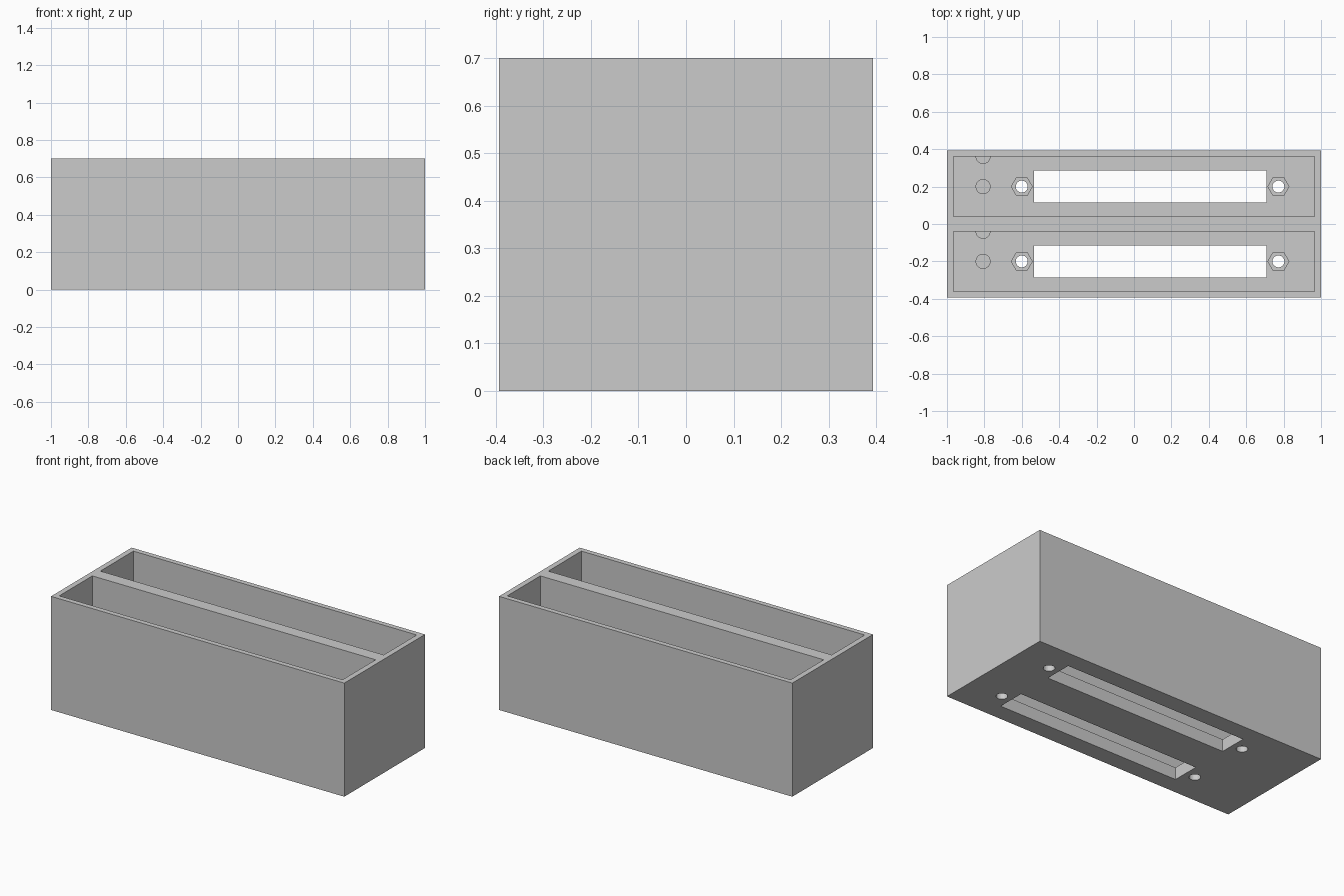
import bpy
import bmesh
import math
from mathutils import Matrix, Vector

cube = bpy.data.objects.get("Cube")
if cube:
    bpy.data.objects.remove(cube, do_unlink=True)

HEIGHT, DEPTH = 0.70, 0.786
FLOOR = 0.075
NUT_DEPTH = 0.04
PEG_TOP = 0.25
ROWS = (-0.2, 0.2)
SCREWS = (-0.6, 0.772)
PEG_X, PEG_R = -0.807, 0.04
POCKET_HALF = 0.161

grey = bpy.data.materials.new("plain grey")
grey.use_nodes = True
colour = (0.6, 0.6, 0.6, 1)
grey.diffuse_color = colour
grey.node_tree.nodes["Principled BSDF"].inputs["Base Color"].default_value = colour


def finish(name, bm):
    mesh = bpy.data.meshes.new(name)
    bm.to_mesh(mesh)
    bm.free()
    mesh.materials.append(grey)
    obj = bpy.data.objects.new(name, mesh)
    bpy.context.collection.objects.link(obj)
    return obj


def box(name, low, high):
    low, high = Vector(low), Vector(high)
    bm = bmesh.new()
    place = Matrix.Translation((low + high) / 2) @ Matrix.Diagonal((*(high - low), 1))
    bmesh.ops.create_cube(bm, size=1, matrix=place)
    return finish(name, bm)


def prism(name, x, y, z0, z1, radius, sides, trim_y=None):
    bm = bmesh.new()
    bmesh.ops.create_cone(bm, cap_ends=True, segments=sides, radius1=radius,
                          radius2=radius, depth=z1 - z0,
                          matrix=Matrix.Translation((x, y, (z0 + z1) / 2)))
    # Start with a corner on the x axis
    if sides == 6:
        spin = math.atan2(bm.verts[:][0].co.y - y, bm.verts[:][0].co.x - x)
        bmesh.ops.rotate(bm, verts=bm.verts, cent=(x, y, 0),
                         matrix=Matrix.Rotation(-spin, 3, "Z"))
    if trim_y is not None:
        bmesh.ops.bisect_plane(bm, geom=bm.verts[:] + bm.edges[:] + bm.faces[:],
                               plane_co=(0, trim_y, 0), plane_no=(0, 1, 0),
                               clear_outer=True)
    return finish(name, bm)


def carve(target, cutter):
    mod = target.modifiers.new("cut", "BOOLEAN")
    mod.operation = "DIFFERENCE"
    mod.solver = "EXACT"
    mod.object = cutter
    bpy.context.view_layer.objects.active = target
    bpy.ops.object.modifier_apply(modifier=mod.name)
    bpy.data.objects.remove(cutter, do_unlink=True)


# Outer block, then pockets, slots, nut recesses and screw holes
housing = box("housing", (-1, -DEPTH / 2, 0), (1, DEPTH / 2, HEIGHT))
for y in ROWS:
    carve(housing, box("pocket_cutter", (-0.966, y - POCKET_HALF, FLOOR),
                       (0.966, y + POCKET_HALF, HEIGHT + 0.1)))
    carve(housing, box("slot_cutter", (-0.535, y - 0.086, -0.1),
                       (0.708, y + 0.086, FLOOR + 0.1)))
    for x in SCREWS:
        carve(housing, prism("nut_cutter", x, y, FLOOR - NUT_DEPTH, FLOOR + 0.1, 0.056, 6))
        carve(housing, prism("screw_cutter", x, y, -0.1, FLOOR + 0.1, 0.032, 24))

# Cable pegs: a free one and a half one against the wall in each pocket
for label, y in zip(("front", "back"), ROWS):
    wall = y + POCKET_HALF
    pegs = (prism(label + "_peg", PEG_X, y, FLOOR - 0.01, PEG_TOP, PEG_R, 32),
            prism(label + "_wall_peg", PEG_X, wall, FLOOR - 0.01, PEG_TOP, PEG_R, 32,
                  trim_y=wall + 0.005))
    for peg in pegs:
        bpy.ops.object.select_all(action="DESELECT")
        peg.select_set(True)
        bpy.context.view_layer.objects.active = peg
        bpy.ops.object.shade_smooth_by_angle(angle=math.radians(30))
